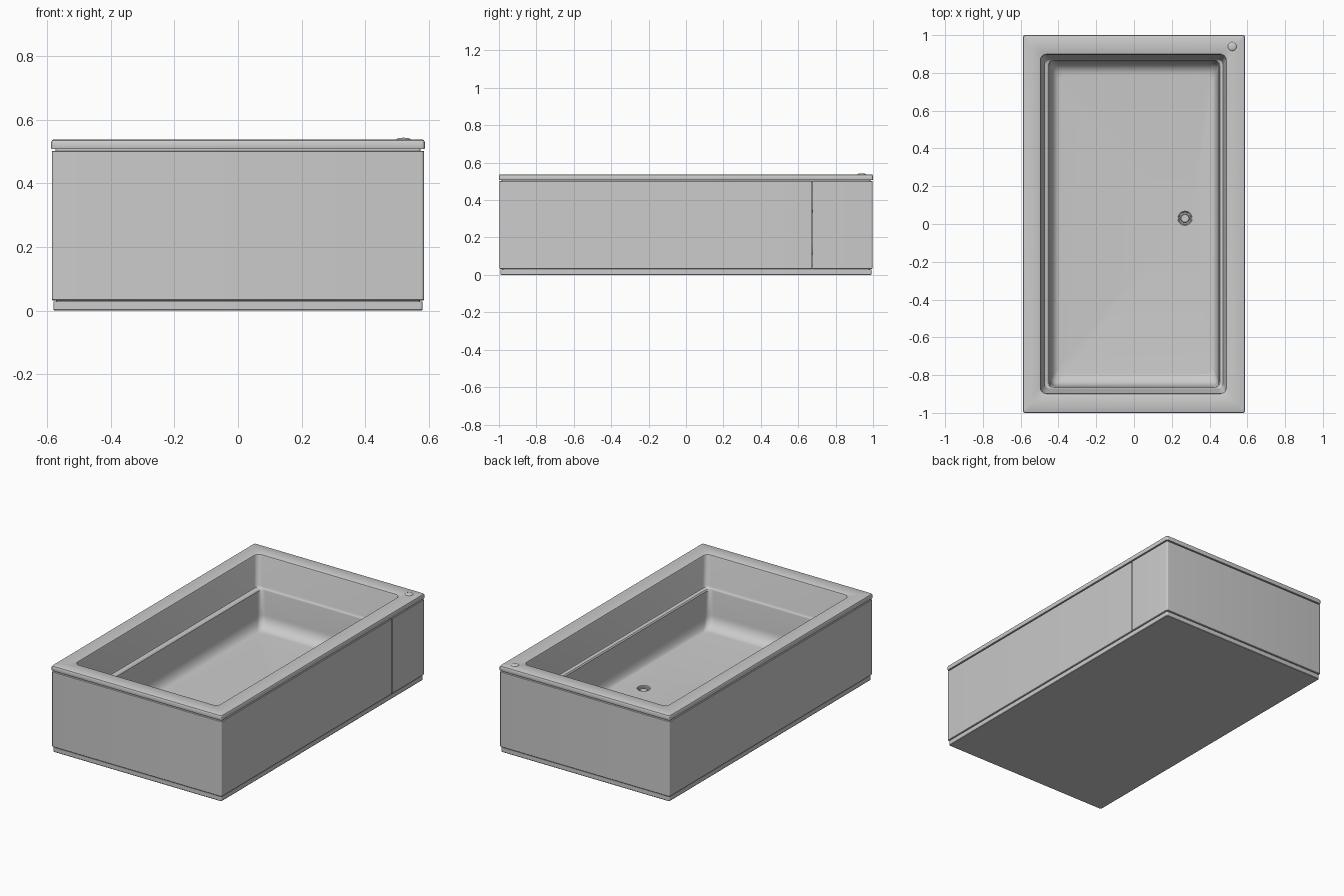
import bpy, bmesh, math
from math import sin, cos, pi

if "Cube" in bpy.data.objects:
    bpy.data.objects.remove(bpy.data.objects["Cube"])

SEG = 6  # segments per rounded corner


def rounded_rect(x0, x1, y0, y1, r, z):
    """Ring of points round a rectangle with filleted corners."""
    corners = [(x1 - r, y1 - r), (x0 + r, y1 - r), (x0 + r, y0 + r), (x1 - r, y0 + r)]
    return [(cx + r * cos((k + i / SEG) * pi / 2), cy + r * sin((k + i / SEG) * pi / 2), z)
            for k, (cx, cy) in enumerate(corners) for i in range(SEG + 1)]


def centred(hx, hy, r, z):
    return rounded_rect(-hx, hx, -hy, hy, r, z)


def circle(cx, cy, r, z):
    n = 4 * (SEG + 1)
    return [(cx + r * cos(2 * pi * (i + .5) / n), cy + r * sin(2 * pi * (i + .5) / n), z)
            for i in range(n)]


def loft(name, rings, cap_start=False, cap_end=False, closed=True):
    """Skin a stack of equal-length rings into one object."""
    bm = bmesh.new()
    loops = [[bm.verts.new(p) for p in ring] for ring in rings]
    n = len(loops[0])
    for a, b in zip(loops, loops[1:]):
        for i in range(n if closed else n - 1):
            j = (i + 1) % n
            bm.faces.new((a[i], a[j], b[j], b[i]))
    if cap_start:
        bm.faces.new(loops[0][::-1])
    if cap_end:
        bm.faces.new(loops[-1])
    mesh = bpy.data.meshes.new(name)
    bm.to_mesh(mesh)
    bm.free()
    ob = bpy.data.objects.new(name, mesh)
    bpy.context.collection.objects.link(ob)
    bpy.ops.object.select_all(action='DESELECT')
    ob.select_set(True)
    bpy.context.view_layer.objects.active = ob
    bpy.ops.object.shade_smooth_by_angle(angle=math.radians(32))
    return ob


# Plinth
loft("plinth", [centred(.578, .99, .008, 0), centred(.58, .992, .008, .003),
                centred(.58, .992, .008, .029), centred(.572, .984, .008, .029),
                centred(.572, .984, .008, .05)], cap_start=True, cap_end=True)

# Side panels: one wrapped skirt with an open seam on the right side
SEAM = .675


def skirt(inset, z):
    ring = centred(.585 - inset, .998 - inset, .01, z)
    x = .585 - inset
    return [(x, SEAM + .002, z)] + ring + [(x, SEAM - .002, z)]


loft("side_panels", [skirt(.014, .032), skirt(.003, .032), skirt(0, .035), skirt(0, .499),
                     skirt(.003, .502), skirt(.014, .502), skirt(.014, .032)], closed=False)

# Rim and basin: outer edge, flat deck, walls, ledge, floor, drain recess
rim = [centred(.574, .986, .01, .49), centred(.574, .986, .01, .507),
       centred(.586, .999, .01, .507), centred(.587, 1, .01, .51),
       centred(.587, 1, .01, .529), centred(.584, .997, .01, .535), centred(.58, .993, .01, .537)]
walls = [rounded_rect(-.502, .495, -.905, .905, .035, .537),
         rounded_rect(-.496, .489, -.899, .899, .032, .534),
         rounded_rect(-.493, .486, -.896, .896, .03, .526),
         rounded_rect(-.478, .475, -.873, .873, .03, .355),
         rounded_rect(-.475, .472, -.870, .870, .03, .346),
         rounded_rect(-.468, .465, -.868, .868, .03, .342),
         rounded_rect(-.458, .455, -.867, .867, .03, .340),
         rounded_rect(-.451, .449, -.866, .866, .03, .333)]
fillet = []
for i in range(9):
    t = i / 8 * pi / 2
    s = 1 - cos(t)
    fillet.append(rounded_rect(-.442 + .05 * s, .445 - .03 * s, -.858 + .07 * s, .858 - .07 * s,
                               .035, .19 - .08 * sin(t)))
DX, DY = .27, .03
drain = [circle(DX, DY, r, z) for r, z in
         ((.038, .11), (.036, .104), (.031, .102), (.03, .085))]
loft("rim_and_basin", rim + walls + fillet + drain, cap_end=True)

# Drain plug sitting in the recess
loft("drain_plug", [circle(DX, DY, .024, .085), circle(DX, DY, .024, .097),
                    circle(DX, DY, .02, .1)], cap_end=True)

# Control button on the deck
loft("button", [circle(.52, .94, .023 * cos(a), .537 + .006 * sin(a))
                for a in (0, .4, .8, 1.2, 1.5)], cap_end=True)
